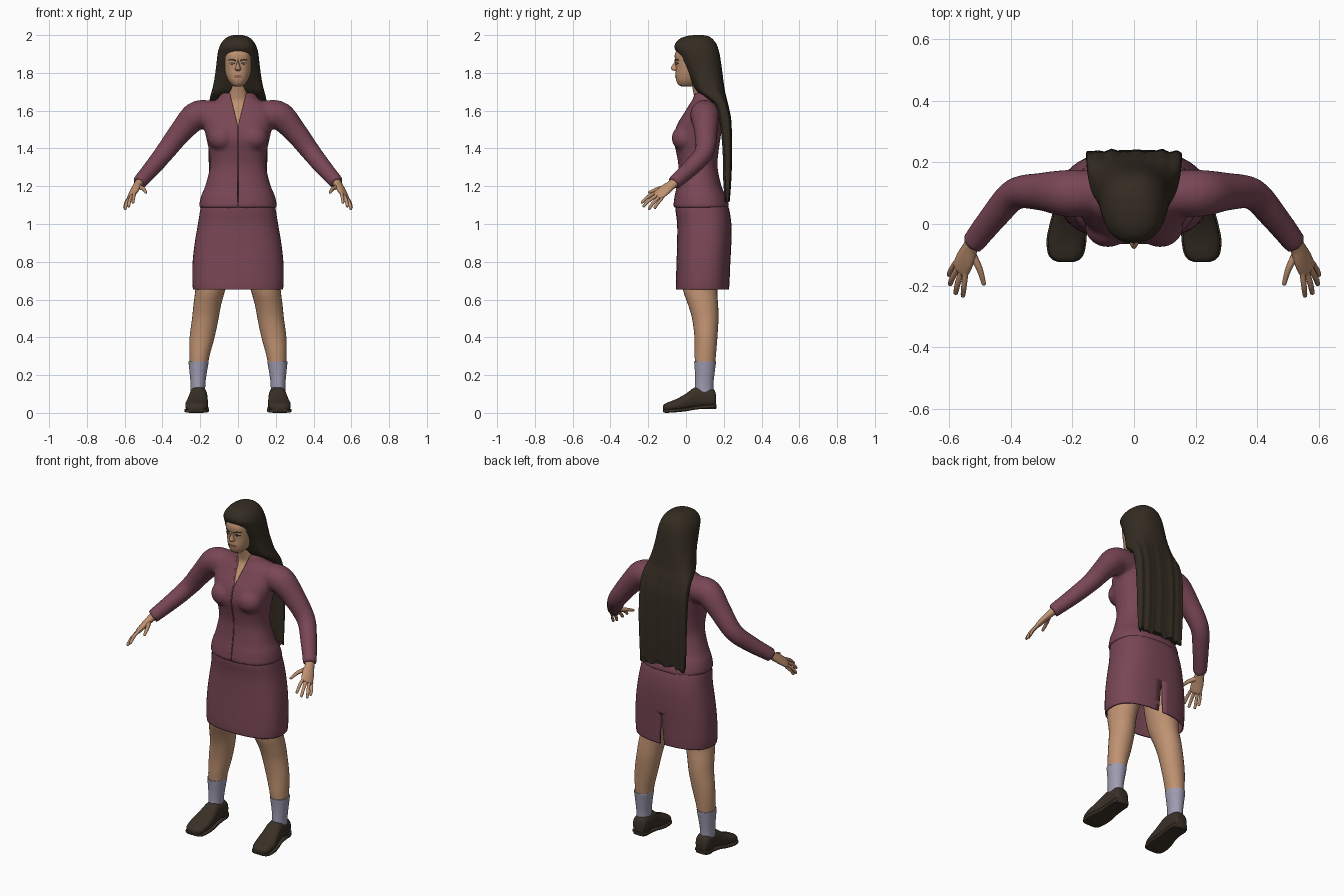
import bpy, bmesh, math, random
from mathutils import Vector
from mathutils.bvhtree import BVHTree

if "Cube" in bpy.data.objects:
    bpy.data.objects.remove(bpy.data.objects["Cube"])

random.seed(4)


def material(name, rgb):
    m = bpy.data.materials.new(name)
    m.diffuse_color = (*rgb, 1)
    m.use_nodes = True
    m.node_tree.nodes["Principled BSDF"].inputs["Base Color"].default_value = m.diffuse_color
    return m


PLUM = material("plum cloth", (0.19, 0.062, 0.09))
SKIN = material("skin", (0.52, 0.285, 0.165))
HAIR = material("dark brown hair", (0.034, 0.025, 0.016))
SHOE = material("dark leather", (0.042, 0.030, 0.020))
SOCK = material("lavender grey sock", (0.35, 0.33, 0.44))
LIPS = material("lip", (0.30, 0.12, 0.085))
WHITE = material("eye white", (0.50, 0.44, 0.38))


def dense(rows, k=4):
    """Catmull-Rom interpolation of rows of numbers."""
    out = []
    for i in range(len(rows) - 1):
        a, b, c, d = (rows[max(0, min(len(rows) - 1, i + j))] for j in (-1, 0, 1, 2))
        for s in range(k):
            t = s / k
            out.append([0.5 * (2 * q + (r - p) * t + (2 * p - 5 * q + 4 * r - w) * t * t
                               + (3 * q - p - 3 * r + w) * t ** 3)
                        for p, q, r, w in zip(a, b, c, d)])
    return out + [list(rows[-1])]


def oval(c, u, v, e=2.0, n=32):
    """Superellipse ring around c with half axes u and v."""
    f = lambda q: math.copysign(abs(q) ** (2 / e), q)
    ang = [2 * math.pi * i / n for i in range(n)]
    return [Vector(c) + Vector(u) * f(math.cos(a)) + Vector(v) * f(math.sin(a)) for a in ang]


def add_loft(bm, rings, mirror=False, caps=True):
    for s in ((1, -1) if mirror else (1,)):
        vs = [[bm.verts.new((p.x * s, p.y, p.z)) for p in r] for r in rings]
        n = len(rings[0])
        for a, b in zip(vs, vs[1:]):
            for i in range(n):
                bm.faces.new((a[i], a[(i + 1) % n], b[(i + 1) % n], b[i]))
        if caps:
            bm.faces.new(vs[0])
            bm.faces.new(vs[-1])


def stack(rows, e=2.3, n=40, k=4):
    """Horizontal rings from rows of z, front y, back y, half width, centre x."""
    rows = dense([r if len(r) == 5 else (*r, 0) for r in rows], k)
    return [oval((cx, (f + b) / 2, z), (w, 0, 0), (0, (b - f) / 2, 0), e, n)
            for z, f, b, w, cx in rows]


def tube(rows, hint=(0, 1, 0), n=20, k=4):
    """Rings along a path from rows of x, y, z, radius along hint, other radius."""
    rows = dense([r if len(r) == 5 else (*r, r[3]) for r in rows], k)
    pts = [Vector(r[:3]) for r in rows]
    rings = []
    for i, r in enumerate(rows):
        t = (pts[min(i + 1, len(pts) - 1)] - pts[max(i - 1, 0)]).normalized()
        u = Vector(hint)
        u = (u - t * u.dot(t)).normalized()
        rings.append(oval(pts[i], u * r[3], t.cross(u) * r[4], 2, n))
    return rings


def finish(name, bm, mat, angle=50):
    bmesh.ops.recalc_face_normals(bm, faces=bm.faces[:])
    me = bpy.data.meshes.new(name)
    bm.to_mesh(me)
    bm.free()
    ob = bpy.data.objects.new(name, me)
    bpy.context.collection.objects.link(ob)
    if mat:
        me.materials.append(mat)
    bpy.ops.object.select_all(action='DESELECT')
    ob.select_set(True)
    bpy.context.view_layer.objects.active = ob
    bpy.ops.object.shade_smooth_by_angle(angle=math.radians(angle))
    return ob


def part(name, mat, lofts, mirror=False, caps=True, angle=50):
    bm = bmesh.new()
    for rings in lofts:
        add_loft(bm, rings, mirror, caps)
    return finish(name, bm, mat, angle)


def apply_mod(ob, kind, **props):
    bpy.context.view_layer.objects.active = ob
    m = ob.modifiers.new(kind, kind)
    for key, val in props.items():
        setattr(m, key, val)
    bpy.ops.object.modifier_apply(modifier=m.name)


def cut(ob, outline, y0, y1):
    """Cut an x-z outline through ob between two depths."""
    bm = bmesh.new()
    add_loft(bm, [[Vector((x, y, z)) for x, z in outline] for y in (y0, y1)])
    tool = finish("cutter", bm, None)
    tool.hide_render = True
    apply_mod(ob, 'BOOLEAN', operation='DIFFERENCE', object=tool, solver='EXACT')
    bpy.data.objects.remove(tool)


# Jacket: torso, bust and sleeves merged into one skin, then a V neck and front seam
bm = bmesh.new()
add_loft(bm, stack([(1.085, -.067, .228, .206), (1.10, -.067, .228, .206), (1.15, -.06, .212, .195),
                    (1.2, -.05, .188, .174), (1.3, -.04, .167, .149), (1.38, -.052, .172, .153),
                    (1.45, -.066, .182, .167), (1.52, -.05, .192, .182), (1.58, -.015, .192, .19),
                    (1.63, .015, .182, .165), (1.66, .033, .168, .112), (1.695, .042, .155, .088)]))
add_loft(bm, stack([(1.455 + .07 * math.sin(a), -.006 - .07 * math.cos(a), -.006 + .07 * math.cos(a),
                     .075 * math.cos(a), .085) for a in [i * .375 - 1.5 for i in range(9)]], 2, 24, 2), True)
add_loft(bm, tube([(.10, .10, 1.575, .07), (.16, .10, 1.58, .076), (.225, .10, 1.57, .076),
                   (.30, .105, 1.492, .062), (.385, .098, 1.383, .052), (.45, .03, 1.302, .046),
                   (.525, -.065, 1.217, .038)]), True)
jacket = finish("jacket", bm, PLUM)
apply_mod(jacket, 'REMESH', mode='VOXEL', voxel_size=0.01, use_smooth_shade=True)
apply_mod(jacket, 'SMOOTH', factor=0.5, iterations=5)
cut(jacket, [(-.002, 1.07), (.002, 1.07), (.003, 1.53), (.05, 1.72), (-.05, 1.72), (-.003, 1.53)], -.3, .06)
bpy.ops.object.shade_smooth_by_angle(angle=math.radians(50))

# Skirt: thin shell with a slit at the back
skirt = part("skirt", PLUM, [stack([(1.12, -.05, .21, .188), (1.08, -.056, .228, .199), (1.0, -.047, .24, .212),
                                    (.9, -.047, .24, .229), (.8, -.05, .235, .24), (.7, -.053, .231, .242),
                                    (.652, -.052, .228, .238)], 2.5, 48)], caps=False)
apply_mod(skirt, 'SOLIDIFY', thickness=0.008, offset=-1)
cut(skirt, [(-.018, .6), (.018, .6), (.001, .84), (-.001, .84)], .12, .4)
bpy.ops.object.shade_smooth_by_angle(angle=math.radians(50))

# Legs, socks and shoes
part("legs", SKIN, [stack([(.98, -.02, .19, .09, .095), (.75, -.02, .18, .088, .13), (.65, -.015, .166, .079, .147),
                           (.57, .012, .170, .073, .163), (.5, .032, .172, .070, .173), (.4, .045, .166, .066, .19),
                           (.3, .046, .158, .053, .204), (.2, .05, .148, .042, .21)], 2, 28)], True)
part("socks", SOCK, [stack([(.272, .043, .159, .053, .209), (.26, .044, .158, .052, .209), (.2, .048, .15, .044, .211),
                            (.15, .047, .145, .039, .212), (.1, .045, .145, .039, .212)], 2, 28)], True)
shoe_rows = [(.160, .209, .026, .045, .085), (.152, .209, .038, .034, .118), (.13, .209, .044, .03, .132),
             (.09, .209, .046, .027, .138), (.045, .210, .048, .022, .134), (0, .214, .055, .014, .102),
             (-.05, .219, .060, .009, .074), (-.095, .221, .054, .006, .056), (-.115, .221, .04, .007, .046),
             (-.123, .221, .022, .012, .036)]
part("shoes", SHOE, [[oval((cx, y, (lo + hi) / 2), (w, 0, 0), (0, 0, (hi - lo) / 2), 2.5, 28)
                      for y, cx, w, lo, hi in dense(shoe_rows)]], True)
part("soles", SHOE, [[oval((cx, y, lo + .004), (w + .005, 0, 0), (0, 0, .0095), 5, 28)
                      for y, cx, w, lo, hi in dense(shoe_rows)]], True)
part("heels", SHOE, [stack([(.021, .085, .16, .044, .209), (.045, .08, .163, .045, .209)], 3, 24, 1)], True)

# Hands: palm, four fingers and a thumb
across = (.038, .03, -.03)
hand = [tube([(.51, -.045, 1.235, .027, .024), (.53, -.075, 1.208, .027, .021), (.546, -.11, 1.182, .035, .018),
              (.562, -.145, 1.153, .035, .014), (.567, -.155, 1.145, .028, .008)], across)]
fingers = [((.546, -.15, 1.17), (.552, -.2, 1.145), (.556, -.237, 1.11)),
           ((.558, -.145, 1.157), (.573, -.195, 1.125), (.580, -.228, 1.09)),
           ((.570, -.138, 1.147), (.590, -.175, 1.11), (.598, -.198, 1.076)),
           ((.580, -.125, 1.138), (.596, -.15, 1.108), (.601, -.168, 1.082)),
           ((.530, -.09, 1.198), (.502, -.145, 1.187), (.486, -.2, 1.165))]
for i, (a, b, c) in enumerate(fingers):
    a, b, c = Vector(a), Vector(b), Vector(c)
    r = (.0095, .0098, .0095, .008, .014)[i]
    hand.append(tube([(*a, r), (*b, r * .95 if i < 4 else .0105), (*b.lerp(c, .8), .0078),
                      (*b.lerp(c, .95), .0055), (*c, .001)], across, 10, 3))
part("hands", SKIN, hand, True)

# Neck and chest behind the open collar
part("neck", SKIN, [stack([(1.79, .02, .13, .05), (1.72, .034, .14, .05), (1.68, .042, .14, .056),
                           (1.65, .044, .145, .065), (1.62, .03, .15, .08), (1.58, -.003, .15, .1),
                           (1.52, -.036, .15, .1)], 2.1)])

# Head and nose
bm = bmesh.new()
add_loft(bm, stack([(1.728, -.022, .03, .018), (1.737, -.04, .06, .034), (1.76, -.052, .10, .052),
                    (1.79, -.055, .13, .065), (1.82, -.054, .14, .072), (1.86, -.057, .15, .077),
                    (1.9, -.059, .15, .078), (1.94, -.038, .14, .066), (1.97, 0, .1, .035)], 2.3))
surface = BVHTree.FromBMesh(bm)
add_loft(bm, stack([(1.872, -.057, -.02, .006), (1.85, -.066, -.02, .008), (1.832, -.078, -.02, .012),
                    (1.821, -.08, -.02, .016), (1.813, -.068, -.02, .015), (1.809, -.05, -.02, .009)], 2, 16))
finish("head", bm, SKIN)


def decal(name, mat, outline, lift, mirror=True):
    """Flat plate laid on the front of the face."""
    bm = bmesh.new()
    for s in ((1, -1) if mirror else (1,)):
        vs = []
        for x, z in outline:
            hit = surface.ray_cast(Vector((x * s, -1, z)), Vector((0, 1, 0)))[0]
            vs.append(bm.verts.new((hit.x, hit.y - lift, hit.z)))
        f = bm.faces.new(vs)
        f.normal_update()
        bmesh.ops.solidify(bm, geom=[f], thickness=0.002)
    finish(name, bm, mat)


def disc(cx, cz, rx, rz, n=16):
    return [(cx + rx * math.cos(2 * math.pi * i / n), cz + rz * math.sin(2 * math.pi * i / n)) for i in range(n)]


# Face details
decal("eyebrows", HAIR, [(.011, 1.860), (.03, 1.867), (.054, 1.866), (.045, 1.873), (.03, 1.874), (.011, 1.867)], .003)
decal("eye_lashes", HAIR, disc(.032, 1.849, .016, .0065), .002)
decal("eye_whites", WHITE, disc(.032, 1.8475, .013, .0042), .003)
decal("irises", HAIR, disc(.031, 1.848, .0048, .0045), .004)
decal("lips", LIPS, disc(0, 1.781, .025, .008), .004, False)

# Long hair: domed cap running into a flat curtain with strands and a ragged end
rings = stack([(2.0, .04, .09, .022), (1.994, .0, .118, .046), (1.98, -.034, .14, .07), (1.955, -.057, .16, .09),
               (1.93, -.060, .17, .101), (1.90, -.044, .178, .108), (1.85, -.02, .186, .114),
               (1.80, .005, .193, .12), (1.74, .035, .2, .13), (1.70, .06, .206, .14), (1.67, .10, .213, .148),
               (1.63, .15, .222, .153), (1.55, .18, .235, .155), (1.4, .197, .24, .156),
               (1.25, .2, .236, .153), (1.13, .208, .228, .150)], 2.3, 72)
for ring in rings:
    low = max(0, min(1, (1.8 - ring[0].z) / .25))
    mid = sum(p.y for p in ring) / len(ring)
    half = max(abs(p.x) for p in ring)
    depth = max(p.y for p in ring) - mid
    for p in ring:
        q = min(1, abs(p.x) / half)
        flat = math.copysign((1 - q ** 5) ** .2 if q < 1 else 0, p.y - mid) * depth
        p.y = mid + (p.y - mid) * (1 - low) + flat * low
        p.y += low * .0025 * (math.sin(p.x * 150) + math.sin(p.x * 83 + 1))
for p in rings[-1]:
    p.z += random.uniform(-.018, .018)
part("hair", HAIR, [rings])
